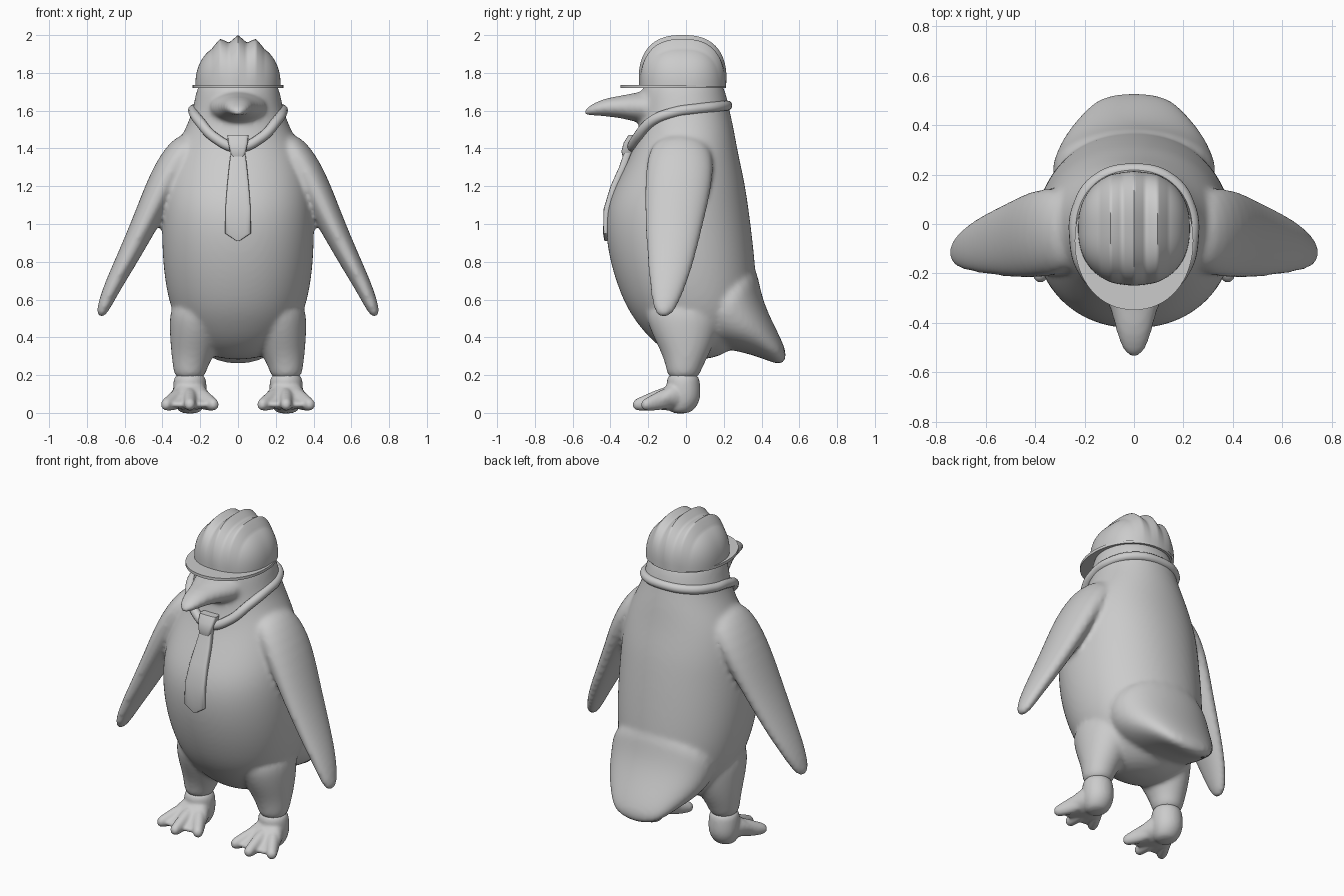
import bpy, bmesh, math
from mathutils import Vector as V

if "Cube" in bpy.data.objects:
    bpy.data.objects.remove(bpy.data.objects["Cube"])


def loft(bm, rings, p=2.0, sides=24):
    """Closed skin through superellipse rings given as (centre, half axis u, half axis v)."""
    loops = []
    for c, u, v in rings:
        c, u, v = V(c), V(u), V(v)
        loop = []
        for i in range(sides):
            a = 2 * math.pi * i / sides
            ca, sa = math.cos(a), math.sin(a)
            loop.append(bm.verts.new(c + u * math.copysign(abs(ca) ** (2 / p), ca)
                                     + v * math.copysign(abs(sa) ** (2 / p), sa)))
        loops.append(loop)
    for a, b in zip(loops, loops[1:]):
        for i in range(sides):
            j = (i + 1) % sides
            bm.faces.new((a[i], a[j], b[j], b[i]))
    bm.faces.new(loops[0][::-1])
    bm.faces.new(loops[-1])


def finish(name, bm, angle=40):
    bmesh.ops.recalc_face_normals(bm, faces=bm.faces)
    me = bpy.data.meshes.new(name)
    bm.to_mesh(me)
    bm.free()
    ob = bpy.data.objects.new(name, me)
    bpy.context.collection.objects.link(ob)
    bpy.ops.object.select_all(action='DESELECT')
    ob.select_set(True)
    bpy.context.view_layer.objects.active = ob
    bpy.ops.object.shade_smooth_by_angle(angle=math.radians(angle))
    return ob


def subdivide(ob, levels=2):
    m = ob.modifiers.new("Subdivision", 'SUBSURF')
    m.levels = m.render_levels = levels


def fuse(ob, voxel, rounds):
    """Round the lofts, merge them into one skin and soften the joins."""
    subdivide(ob, 2)
    r = ob.modifiers.new("Remesh", 'REMESH')
    r.mode = 'VOXEL'
    r.voxel_size = voxel
    r.use_smooth_shade = True
    s = ob.modifiers.new("Smooth", 'SMOOTH')
    s.factor = 0.5
    s.iterations = rounds


# Body: torso and head, as (z, half width, front y, back y)
bm = bmesh.new()
torso = [(.28, .12, -.03, .15), (.36, .24, -.16, .28), (.46, .315, -.25, .35),
         (.57, .365, -.325, .38), (.76, .398, -.395, .37), (.95, .405, -.43, .35),
         (1.10, .40, -.42, .33), (1.23, .385, -.362, .31), (1.38, .345, -.285, .275),
         (1.50, .28, -.25, .255), (1.60, .24, -.245, .232), (1.70, .224, -.24, .212),
         (1.79, .19, -.2, .17)]
loft(bm, [((0, (f + b) / 2, z), (w, 0, 0), (0, (b - f) / 2, 0)) for z, w, f, b in torso], 2.1, 32)

# Tail: rings between an upper and a lower (y, z) point
tail = [(.365, .85, -.05, .5, .35), (.39, .66, .1, .36, .33), (.43, .54, .25, .33, .29),
        (.485, .43, .38, .30, .22), (.54, .31, .515, .24, .13)]
loft(bm, [((0, (ay + by) / 2, (az + bz) / 2), (w, 0, 0), (0, (ay - by) / 2, (az - bz) / 2))
          for ay, az, by, bz, w in tail])

# Beak: (y, half width, low z, high z)
beak = [(-.14, .18, 1.52, 1.71), (-.25, .14, 1.535, 1.70), (-.34, .095, 1.56, 1.68),
        (-.43, .075, 1.57, 1.667), (-.50, .052, 1.575, 1.635), (-.54, .025, 1.575, 1.605)]
loft(bm, [((0, y, (a + b) / 2), (w, 0, 0), (0, 0, (b - a) / 2)) for y, w, a, b in beak])

# Wings (x, y, z, half thickness, half width) and legs (x, y, z, rx, ry)
wing = [(.22, -.03, 1.47, .09, .15), (.36, -.03, 1.29, .095, .19), (.48, -.06, 1.03, .072, .16),
        (.595, -.08, .80, .056, .125), (.68, -.10, .64, .044, .09), (.735, -.12, .50, .028, .045)]
leg = [(.20, -.02, .62, .16, .22), (.22, -.01, .45, .145, .19), (.235, 0, .32, .12, .13),
       (.255, -.01, .24, .09, .095), (.255, -.015, .17, .078, .08)]
for s in (1, -1):
    loft(bm, [((s * x, y, z), (s * t * .9, 0, t * .44), (0, w, 0)) for x, y, z, t, w in wing])
    loft(bm, [((s * x, y, z), (rx, 0, 0), (0, ry, 0)) for x, y, z, rx, ry in leg])
fuse(finish("body", bm), 0.014, 8)

# Feet: heel, web and three splayed toes
for s, side in ((1, "left"), (-1, "right")):
    bm = bmesh.new()
    fx = s * .255
    heel = [(.215, -.015, .078, .08), (.16, -.015, .09, .09), (.08, -.01, .09, .09),
            (.03, -.02, .075, .075), (-.005, -.03, .05, .05)]
    loft(bm, [((fx, y, z), (rx, 0, 0), (0, ry, 0)) for z, y, rx, ry in heel])
    web = [(.02, .07, .01, .17), (-.07, .10, .01, .18), (-.13, .125, .015, .12),
           (-.19, .14, .025, .07), (-.225, .135, .03, .055)]
    loft(bm, [((fx, y, (a + b) / 2), (w, 0, 0), (0, 0, (b - a) / 2)) for y, w, a, b in web])
    for tx, ty in ((-.14, -.235), (0, -.285), (.14, -.235)):
        d = V((tx, ty, 0))
        side_axis = V((-ty, tx, 0)).normalized()
        toe = [(.25, .045, .09, .06), (.55, .04, .07, .055), (.82, .033, .048, .04),
               (1.0, .026, .042, .026)]
        loft(bm, [(V((fx, 0, z)) + d * t, side_axis * w, (0, 0, h)) for t, w, z, h in toe], sides=16)
    fuse(finish(side + "_foot", bm), 0.009, 4)

# Helmet shell: slices across x, with three crest ridges running front to back
bm = bmesh.new()
N, M, rows = 80, 40, []
for i in range(N + 1):
    x = .226 * math.sin(math.pi * (i / N - .5) * .998)
    k = (1 - abs(x / .226) ** 2.3) ** (1 / 2.3)
    ridge = sum(h * max(0, 1 - abs(x - c) / .045) for c, h in ((0, .036), (.095, .03), (-.095, .03)))
    row = []
    for j in range(M + 1):
        a = math.pi * j / M
        ca, sa = math.cos(a), max(0, math.sin(a))
        y = math.copysign(abs(ca) ** .78, ca)
        z = sa ** .78
        row.append(bm.verts.new((x, -.018 + y * (.23 * k + ridge * .5 * z),
                                 1.728 + z * (.236 * k + ridge * z))))
    rows.append(row)
for a, b in zip(rows, rows[1:]):
    for j in range(M):
        bm.faces.new((a[j], a[j + 1], b[j + 1], b[j]))
finish("helmet_shell", bm, 60)

# Helmet brim, longer at the front
bm = bmesh.new()
loft(bm, [((0, -.068, z), (.24, 0, 0), (0, .28, 0)) for z in (1.72, 1.737)], 2.1, 64)
finish("helmet_brim", bm)

# Collar tube around the neck, dipping at the front
half = [(.15, .175, 1.622), (.225, .06, 1.61), (.235, -.06, 1.592), (.205, -.18, 1.545),
        (.12, -.26, 1.455)]
path = [(0, .218, 1.627)] + half + [(0, -.285, 1.405)] + [(-x, y, z) for x, y, z in half[::-1]]
cu = bpy.data.curves.new("collar", 'CURVE')
cu.dimensions = '3D'
cu.bevel_depth = .027
cu.bevel_resolution = 4
sp = cu.splines.new('BEZIER')
sp.bezier_points.add(len(path) - 1)
for bp, co in zip(sp.bezier_points, path):
    bp.co = co
    bp.handle_left_type = bp.handle_right_type = 'AUTO'
sp.use_cyclic_u = True
collar = bpy.data.objects.new("collar", cu)
bpy.context.collection.objects.link(collar)
bpy.ops.object.select_all(action='DESELECT')
collar.select_set(True)
bpy.context.view_layer.objects.active = collar
bpy.ops.object.convert(target='MESH')

# Tie blade and knot: (z, y, half width, half depth)
blade = [(1.40, -.30, .036, .02), (1.30, -.335, .048, .02), (1.20, -.38, .058, .02),
         (1.08, -.418, .067, .018), (.95, -.425, .068, .014), (.91, -.422, .008, .01)]
knot = [(1.47, -.28, .056, .025), (1.43, -.295, .052, .035), (1.385, -.31, .042, .032),
        (1.355, -.315, .03, .02)]
for name, prof in (("tie_blade", blade), ("tie_knot", knot)):
    bm = bmesh.new()
    loft(bm, [((0, y, z), (w, 0, 0), (0, d, 0)) for z, y, w, d in prof], 5, 24)
    finish(name, bm, 50)
